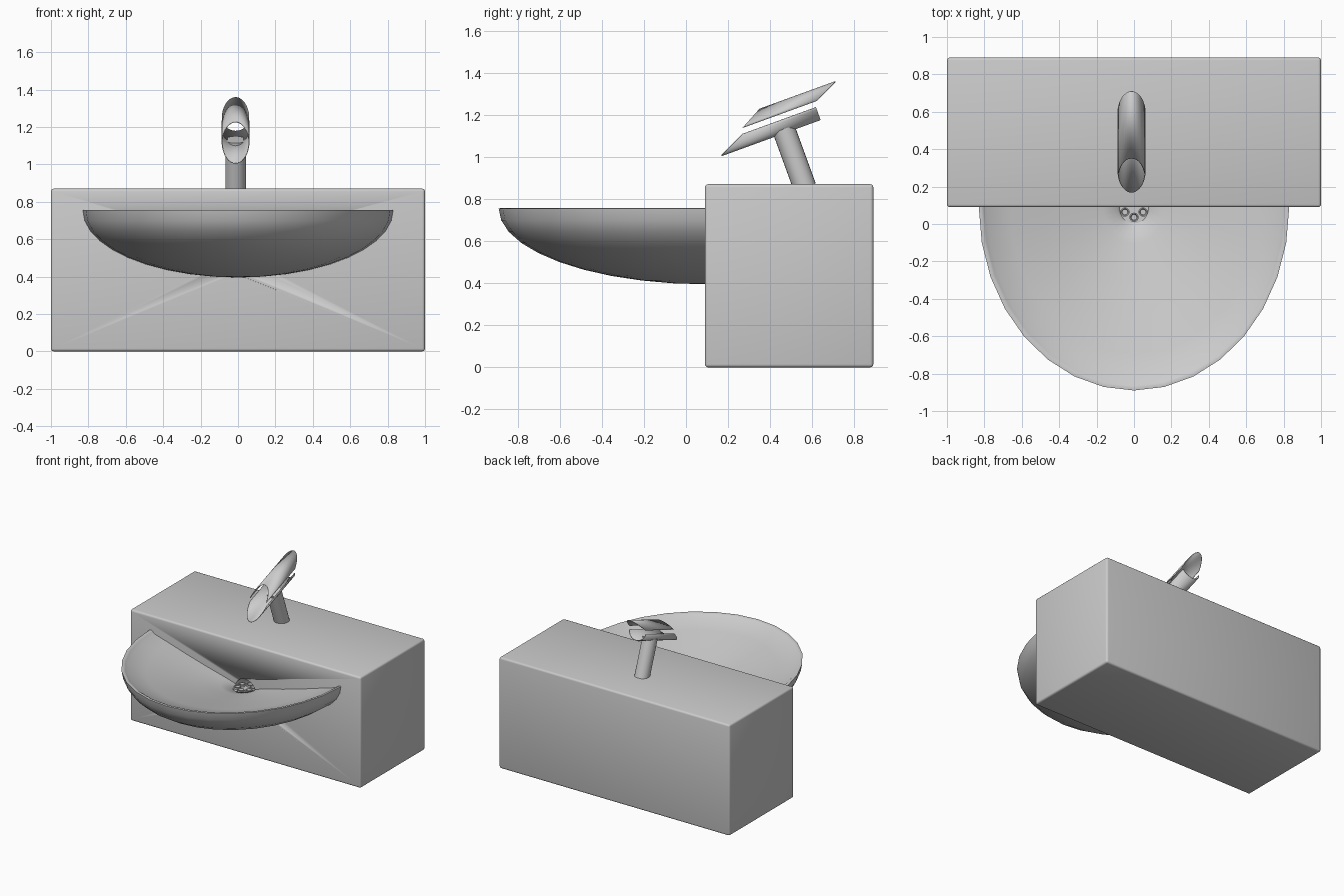
import bpy, bmesh, math
from mathutils import Vector

if "Cube" in bpy.data.objects:
    bpy.data.objects.remove(bpy.data.objects["Cube"], do_unlink=True)

grey = bpy.data.materials.new("grey_ceramic")
grey.use_nodes = True
grey.diffuse_color = (0.6, 0.6, 0.6, 1)
grey.node_tree.nodes["Principled BSDF"].inputs["Base Color"].default_value = (0.6, 0.6, 0.6, 1)

# Local axes of the tilted tap
TILT = math.radians(20)
ALONG = Vector((0, math.cos(TILT), math.sin(TILT)))
ACROSS = Vector((0, -math.sin(TILT), math.cos(TILT)))
TAP_X = -0.013


def finish(name, bm, smooth=35):
    bmesh.ops.recalc_face_normals(bm, faces=bm.faces)
    mesh = bpy.data.meshes.new(name)
    bm.to_mesh(mesh)
    bm.free()
    mesh.materials.append(grey)
    obj = bpy.data.objects.new(name, mesh)
    bpy.context.collection.objects.link(obj)
    bpy.ops.object.select_all(action='DESELECT')
    obj.select_set(True)
    bpy.context.view_layer.objects.active = obj
    bpy.ops.object.shade_smooth_by_angle(angle=math.radians(smooth))
    return obj


def skin(bm, rows):
    """Quads between neighbouring rows of points."""
    grid = [[bm.verts.new(p) for p in row] for row in rows]
    for a, b in zip(grid, grid[1:]):
        for i in range(len(a) - 1):
            bm.faces.new((a[i], a[i + 1], b[i + 1], b[i]))


# Cabinet block with softly rounded edges
bm = bmesh.new()
bmesh.ops.create_cube(bm, size=1)
for v in bm.verts:
    v.co = (v.co.x * 2, 0.49 + v.co.y * 0.8, 0.435 + v.co.z * 0.87)
bmesh.ops.bevel(bm, geom=bm.edges[:], offset=0.015, segments=3, profile=0.5, affect='EDGES')
block = finish("wall_block", bm)

# Rounded niche over the drain
bm = bmesh.new()
bmesh.ops.create_uvsphere(bm, u_segments=24, v_segments=12, radius=0.09)
bmesh.ops.translate(bm, verts=bm.verts, vec=(0, 0.092, 0.5))
cutter = finish("niche_cutter", bm)
cutter.hide_render = True
cutter.hide_set(True)
cut = block.modifiers.new("niche", 'BOOLEAN')
cut.operation = 'DIFFERENCE'
cut.object = cutter

# Half-round basin: elliptical underside, rolled rim, shallow conical inside
under = [(math.sin(i * math.pi / 20), 0.755 - 0.36 * math.cos(i * math.pi / 20))
         for i in range(11)]
inside = [(0.985, 0.757), (0.97, 0.75), (0.95, 0.735), (0.8, 0.698), (0.6, 0.647),
          (0.4, 0.6), (0.2, 0.557), (0.11, 0.535), (0.09, 0.51), (0, 0.505)]
bm = bmesh.new()
rows = []
for i in range(17):
    a = math.pi + i * math.pi / 16
    rows.append([(0.83 * t * math.cos(a), 0.092 + 0.982 * t * math.sin(a), z)
                 for t, z in under + inside])
skin(bm, rows)
bmesh.ops.remove_doubles(bm, verts=bm.verts, dist=0.0005)
finish("basin", bm, 50)

# Drain plate with a ring of six small cups
bm = bmesh.new()
bmesh.ops.create_cone(bm, cap_ends=True, segments=24, radius1=0.088, radius2=0.088, depth=0.02)
bmesh.ops.translate(bm, verts=bm.verts, vec=(0, 0.092, 0.505))
finish("drain_plate", bm)
for k in range(6):
    a = math.radians(30 + 60 * k)
    cx, cy = 0.056 * math.cos(a), 0.092 + 0.056 * math.sin(a)
    bm = bmesh.new()
    ring = [(0.025, 0.512), (0.025, 0.53), (0.019, 0.53), (0.015, 0.517), (0, 0.516)]
    skin(bm, [[(cx + r * math.cos(j * math.pi / 6), cy + r * math.sin(j * math.pi / 6), z)
               for r, z in ring] for j in range(13)])
    bmesh.ops.remove_doubles(bm, verts=bm.verts, dist=0.0005)
    finish(f"drain_cup_{k + 1}", bm)

# Leaning tap stem
bm = bmesh.new()
rows = []
for j in range(25):
    a = j * math.pi / 12
    side = Vector((TAP_X + 0.055 * math.cos(a), 0, 0)) + ALONG * (0.823 + 0.055 * math.sin(a))
    rows.append([side + ACROSS * 0.61, side + ACROSS * 0.905])
skin(bm, rows)
bmesh.ops.remove_doubles(bm, verts=bm.verts, dist=0.0005)
bmesh.ops.holes_fill(bm, edges=bm.edges[:])
finish("tap_stem", bm)


def half_pipe(name, start, end, front, back):
    """Curved shell; front and back give its ends along the axis at a height."""
    bm = bmesh.new()
    rows = []
    for j in range(21):
        a = math.radians(start + (end - start) * j / 20)
        v = 0.96 + 0.075 * math.sin(a)
        x = Vector((TAP_X + 0.075 * math.cos(a), 0, 0))
        rows.append([x + ACROSS * v + ALONG * u for u in (front(v), back(v))])
    skin(bm, rows)
    obj = finish(name, bm)
    # Point the shell outward, then thicken inward
    face = obj.data.polygons[10]
    centre = Vector((TAP_X, 0, 0)) + ACROSS * 0.96
    radial = face.center - centre
    radial -= ALONG * radial.dot(ALONG)
    if face.normal.dot(radial) < 0:
        obj.data.flip_normals()
    shell = obj.modifiers.new("thickness", 'SOLIDIFY')
    shell.thickness = 0.005
    shell.offset = -1


# Spout made of a lower trough and an upper hood with a slit between
half_pipe("spout_trough", 188, 352,
          lambda v: 0.502 + (v - 0.885) * 2.0, lambda v: 1.003)
half_pipe("spout_hood", 14, 166,
          lambda v: 0.642 + (v - 0.978) * 1.87, lambda v: 1.017 + (v - 0.978) * 2.0)
